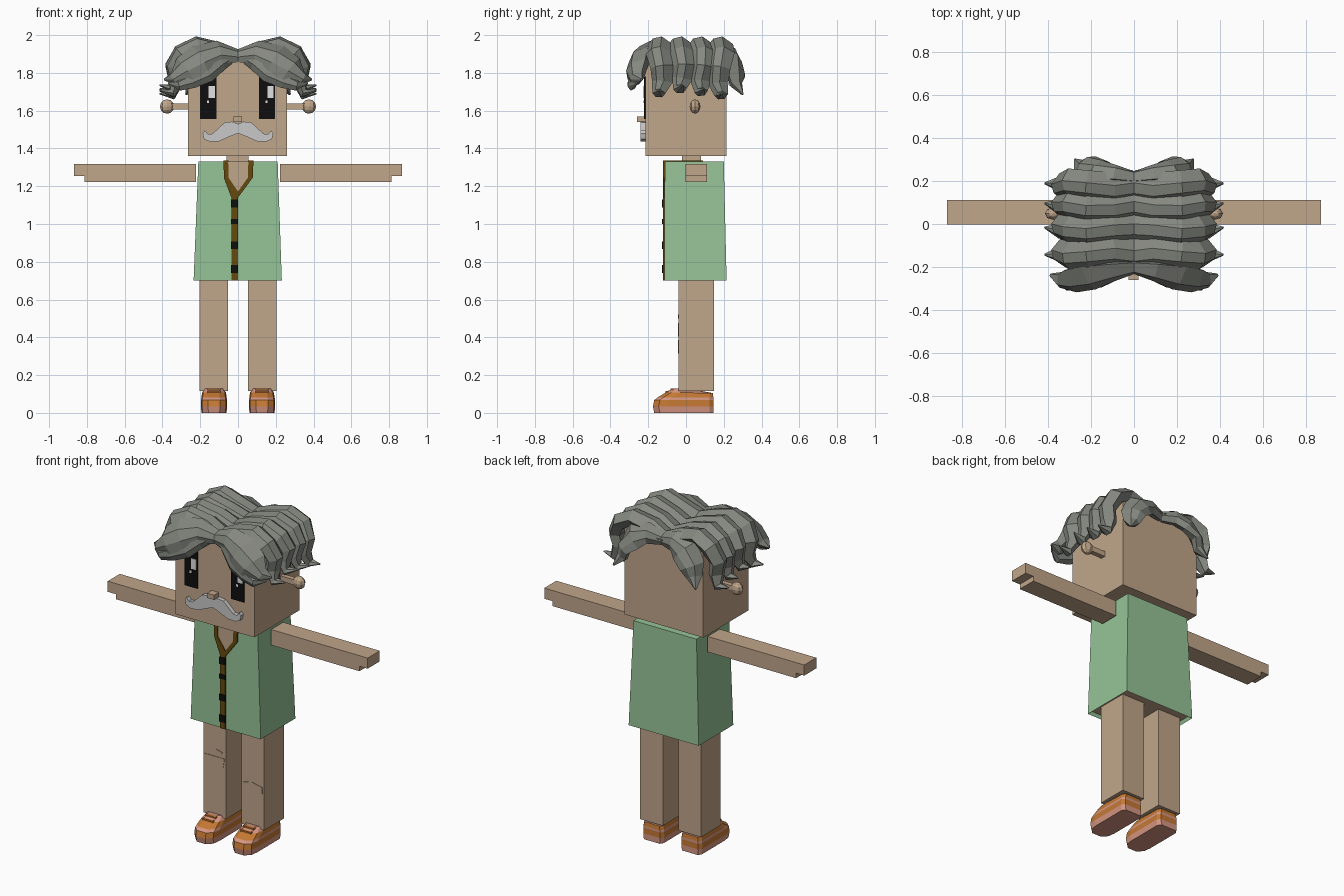
import bpy, bmesh, math
from mathutils import Vector

cube = bpy.data.objects.get("Cube")
if cube:
    bpy.data.objects.remove(cube, do_unlink=True)


def material(name, *rgb):
    col = [((c / 255 + 0.055) / 1.055) ** 2.4 if c > 10 else c / 3294 for c in rgb] + [1]
    m = bpy.data.materials.new(name)
    m.use_nodes = True
    m.diffuse_color = col
    m.node_tree.nodes["Principled BSDF"].inputs["Base Color"].default_value = col
    return m


SKIN = material("skin", 192, 166, 138)
HAIR = material("grey hair", 133, 136, 128)
GREEN = material("green cloth", 150, 195, 151)
BROWN = material("brown trim", 102, 74, 14)
BLACK = material("black", 14, 14, 14)
WHITE = material("white", 225, 225, 225)
SILVER = material("silver moustache", 200, 200, 200)
ORANGE = material("orange leather", 197, 121, 52)
PINK = material("salmon rubber", 214, 150, 130)


def finish(name, bm, *mats):
    bmesh.ops.recalc_face_normals(bm, faces=bm.faces)
    me = bpy.data.meshes.new(name)
    bm.to_mesh(me)
    bm.free()
    for m in mats:
        me.materials.append(m)
    ob = bpy.data.objects.new(name, me)
    bpy.context.collection.objects.link(ob)
    return ob


def loft(name, rings, *mats, bands=None):
    """Skin closed rings of points; bands gives a material index per step."""
    bm = bmesh.new()
    loops = [[bm.verts.new(p) for p in r] for r in rings]
    for i, (a, b) in enumerate(zip(loops, loops[1:])):
        for j in range(len(a)):
            k = (j + 1) % len(a)
            f = bm.faces.new((a[j], a[k], b[k], b[j]))
            f.material_index = bands[i] if bands else 0
    bm.faces.new(loops[0])
    top = bm.faces.new(loops[-1])
    top.material_index = bands[-1] if bands else 0
    return finish(name, bm, *mats)


def box(name, x0, x1, y0, y1, z0, z1, mat):
    rect = [(x0, y0), (x1, y0), (x1, y1), (x0, y1)]
    return loft(name, [[(x, y, z) for x, y in rect] for z in (z0, z1)], mat)


def plate(name, outline, y0, y1, mat):
    return loft(name, [[(x, y, z) for x, z in outline] for y in (y0, y1)], mat)


def strand(name, path, hint):
    """Faceted lock of hair; path rows are x, y, z, half width, half thickness."""
    section = [(-1, -.1), (-.55, .75), (.15, 1), (1, .1), (.5, -.9), (-.5, -.9)]
    pts = [Vector(p[:3]) for p in path]
    rings = []
    for i, p in enumerate(path):
        tan = (pts[min(i + 1, len(pts) - 1)] - pts[max(i - 1, 0)]).normalized()
        side = Vector(hint)
        side = (side - tan * side.dot(tan)).normalized()
        nor = tan.cross(side)
        if nor.z < 0 and i < 2:
            nor.negate()
        elif rings and nor.dot(last) < 0:
            nor.negate()
        last = nor
        rings.append([pts[i] + side * a * p[3] + nor * b * p[4] for a, b in section])
    return loft(name, rings, HAIR)


# Head and neck
box("head", -.265, .26, -.215, .215, 1.36, 1.89, SKIN)
box("neck", -.06, .055, -.02, .08, 1.3, 1.37, SKIN)
box("nose", -.025, .022, -.26, -.21, 1.54, 1.568, SKIN)

# Eyes with highlights on the same side of each
for side, x in (("right", -.2), ("left", .11)):
    box(side + "_eye", x, x + .085, -.222, -.214, 1.555, 1.78, BLACK)
    box(side + "_eye_glint", x + .045, x + .078, -.225, -.22, 1.667, 1.73, WHITE)
    box(side + "_eye_dot", x + .035, x + .047, -.225, -.22, 1.64, 1.655, WHITE)

# Moustache: one half outline, mirrored
half = [(0, 1.53), (.03, 1.542), (.07, 1.538), (.1, 1.51), (.135, 1.478), (.16, 1.475),
        (.175, 1.495), (.187, 1.48), (.18, 1.45), (.15, 1.436), (.1, 1.438),
        (.05, 1.46), (0, 1.48)]
plate("moustache", half + [(-x, z) for x, z in half[-2:0:-1]], -.24, -.214, SILVER)

# Tunic: tapered block with a recessed underside
hem = [(-.235, -.115), (.232, -.115), (.232, .215), (-.235, .215)]
yoke = [(-.21, -.112), (.21, -.112), (.21, .2), (-.21, .2)]
tunic = loft("tunic", [[(x, y, .7) for x, y in hem], [(x, y, 1.33) for x, y in yoke]], GREEN, SKIN)
bm = bmesh.new()
bm.from_mesh(tunic.data)
under = min(bm.faces, key=lambda f: f.calc_center_median().z)
bmesh.ops.inset_region(bm, faces=[under], thickness=.012, depth=-.02)
under.material_index = 1
bm.to_mesh(tunic.data)
bm.free()

# Neckline, trim and buttons
plate("neck_opening", [(-.052, 1.332), (-.05, 1.245), (0, 1.17), (.052, 1.245), (.055, 1.332)],
      -.117, -.11, SKIN)
plate("collar_trim", [(-.076, 1.335), (-.075, 1.245), (-.035, 1.14), (-.035, .7), (0, .7),
                      (0, 1.14), (.078, 1.245), (.082, 1.335), (.055, 1.335), (.052, 1.245),
                      (0, 1.172), (-.05, 1.245), (-.052, 1.335)], -.122, -.112, BROWN)
for x in (-.076, .053):
    box("collar_top_trim", x, x + .026, -.12, .09, 1.328, 1.336, BROWN)
for z0, z1 in ((.74, .782), (.868, .907), (1, 1.027), (1.088, 1.13)):
    box("button", -.037, .001, -.126, -.118, z0, z1, BLACK)

# Knee patches
plate("right_knee_patch", [(-.195, .475), (-.06, .475), (-.07, .42), (-.1, .405),
                           (-.17, .41), (-.19, .44)], -.043, -.038, SKIN)
plate("right_small_patch", [(-.14, .5), (-.12, .52), (-.075, .51), (-.08, .5)], -.043, -.038, SKIN)
plate("left_knee_patch", [(.055, .37), (.12, .385), (.19, .37), (.19, .33), (.15, .315),
                          (.1, .315), (.07, .335)], -.043, -.038, SKIN)

# Hair locks over the crown: x, z, half width, half thickness
crown = [(0, 1.885, .07, .035), (.1, 1.918, .072, .045), (.22, 1.948, .068, .045),
         (.3, 1.905, .066, .048), (.34, 1.84, .06, .045), (.325, 1.77, .055, .04),
         (.35, 1.715, .035, .026), (.415, 1.735, .004, .004)]
fringe = [(0, -.2, 1.89, .04, .03), (.1, -.22, 1.91, .07, .04), (.2, -.245, 1.872, .095, .05),
          (.28, -.262, 1.822, .085, .045), (.34, -.26, 1.77, .045, .035),
          (.39, -.235, 1.765, .006, .006)]
brow = [(.03, -.2, 1.9, .04, .03), (.1, -.235, 1.865, .055, .03), (.17, -.262, 1.805, .06, .035),
        (.25, -.28, 1.765, .05, .03), (.31, -.285, 1.74, .035, .025), (.37, -.26, 1.745, .004, .004)]
nape = [(0, .215, 1.885, .035, .03), (.09, .235, 1.905, .06, .035), (.17, .25, 1.875, .085, .035),
        (.225, .265, 1.8, .07, .035), (.24, .265, 1.74, .045, .03), (.275, .3, 1.685, .005, .005)]

for side, s in (("left", 1), ("right", -1)):
    def flip(path):
        return [(s * p[0], *p[1:]) for p in path]

    for n, (y, drop) in enumerate(((-.135, .03), (-.02, 0), (.085, .02), (.18, .045))):
        path = [(x, y + .012 * math.sin(i * 1.7 + n), z - drop * max(0, i - 3) / 4, w, t)
                for i, (x, z, w, t) in enumerate(crown)]
        strand(f"{side}_crown_lock_{n + 1}", flip(path), (0, 1, 0))
    strand(side + "_fringe_lock", flip(fringe), (0, .55, .83))
    strand(side + "_brow_lock", flip(brow), (0, .3, .95))
    strand(side + "_nape_lock", flip(nape), (0, -.5, .86))

    # Ears: a stalk ending in a knob
    bm = bmesh.new()
    bmesh.ops.create_uvsphere(bm, u_segments=8, v_segments=6, radius=.038)
    for v in bm.verts:
        v.co = (v.co.x + s * .375, v.co.y * .75 + .048, v.co.z + 1.622)
    finish(side + "_ear_knob", bm, SKIN)
    x0, x1 = sorted((s * .25, s * .36))
    box(side + "_ear_stalk", x0, x1, .033, .063, 1.605, 1.637, SKIN)

    # Arms with a notch under the hand
    x0, x1 = sorted((s * .222, s * .812))
    box(side + "_arm", x0, x1, -.003, .112, 1.223, 1.317, SKIN)
    x0, x1 = sorted((s * .8, s * .867))
    box(side + "_hand", x0, x1, -.003, .112, 1.253, 1.317, SKIN)

    # Legs
    x0, x1 = sorted((s * .052, s * .203))
    box(side + "_leg", x0, x1, -.04, .147, .115, .72, SKIN)

    # Shoes: stacked plan outlines with a sloping toe, coloured in bands
    rings = []
    for z, toe, w in ((0, -.168, .066), (.035, -.175, .07), (.068, -.168, .069), (.082, -.15, .067),
                      (.108, -.108, .063), (.13, -.07, .05)):
        heel = .145 if z < .1 else .142
        plan = [(-.45, toe), (.45, toe), (.9, toe + .03), (1, toe + .075), (1, heel - .02),
                (.8, heel), (-.8, heel), (-1, heel - .02), (-1, toe + .075), (-.9, toe + .03)]
        rings.append([(s * .127 + a * w, y, min(z, .105 + .025 * (y < .02))) for a, y in plan])
    loft(side + "_shoe", rings, PINK, ORANGE, bands=[0, 1, 0, 1, 0])
    for y, z in ((-.1, .116), (-.075, .13)):
        box(side + "_lace", s * .127 - .035, s * .127 + .035, y - .008, y + .008, z - .01, z, ORANGE)
